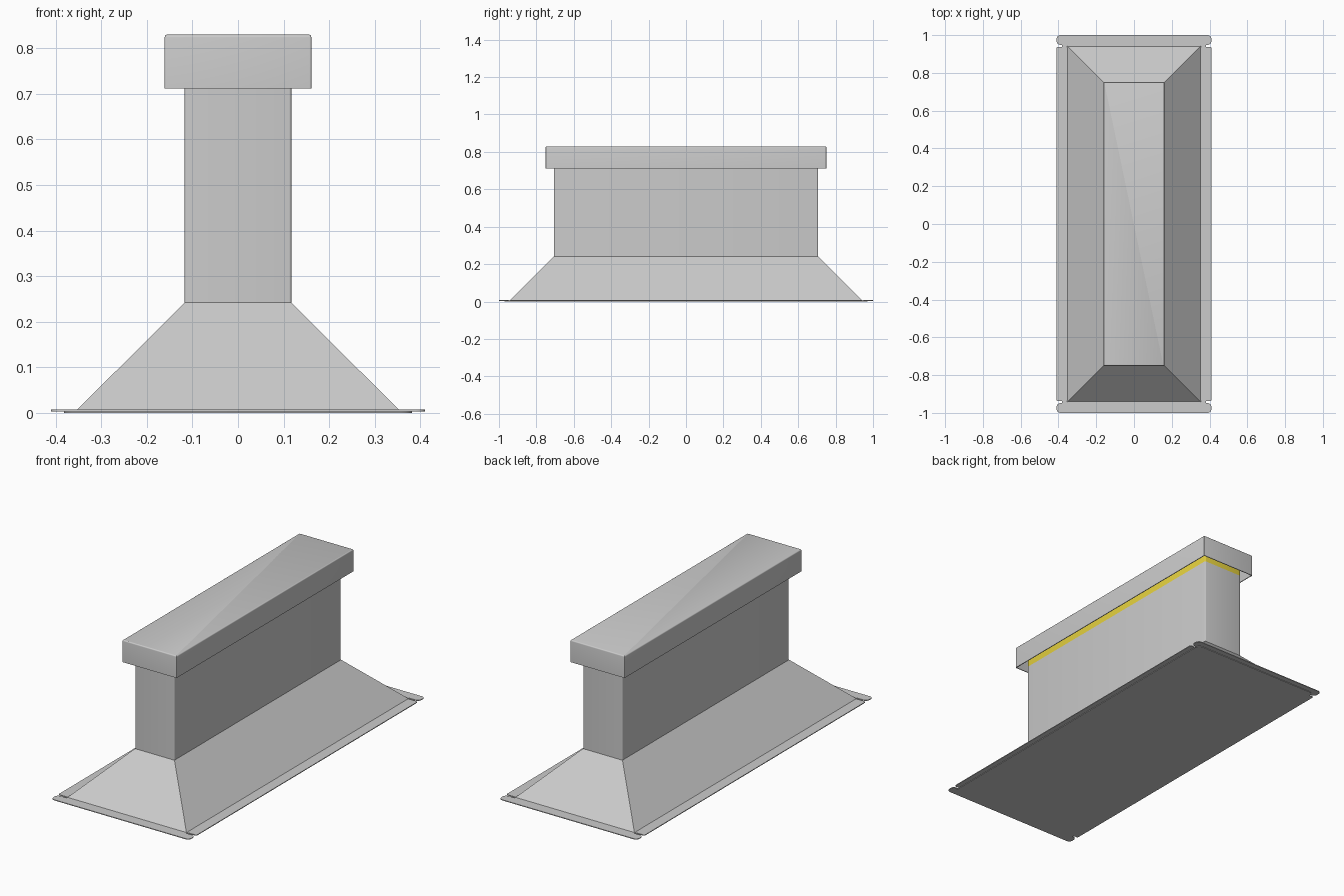
import bpy, bmesh

if "Cube" in bpy.data.objects:
    bpy.data.objects.remove(bpy.data.objects["Cube"])

def finish(name, bm, color=None):
    bmesh.ops.recalc_face_normals(bm, faces=bm.faces)
    me = bpy.data.meshes.new(name)
    bm.to_mesh(me)
    bm.free()
    ob = bpy.data.objects.new(name, me)
    bpy.context.collection.objects.link(ob)
    if color:
        mat = bpy.data.materials.new(name)
        mat.diffuse_color = color
        mat.use_nodes = True
        mat.node_tree.nodes["Principled BSDF"].inputs["Base Color"].default_value = mat.diffuse_color
        me.materials.append(mat)
    return ob

def tiers(name, rings, color=None, cap=True, upright_bevel=0.0, top_bevel=0.0):
    """Stack of centred rectangles (half x, half y, z) skinned into a solid."""
    bm = bmesh.new()
    loops = [[bm.verts.new((sx * x, sy * y, z))
              for sx, sy in ((-1, -1), (1, -1), (1, 1), (-1, 1))] for x, y, z in rings]
    for a, b in zip(loops, loops[1:]):
        for i in range(4):
            j = (i + 1) % 4
            bm.faces.new((a[i], a[j], b[j], b[i]))
    if cap:
        bm.faces.new(loops[0])
        bm.faces.new(loops[-1])
    bm.normal_update()
    zmax = max(r[2] for r in rings)
    for width, pick in ((upright_bevel, lambda e: abs(e.verts[0].co.z - e.verts[1].co.z) > 0.001
                         and abs(e.verts[0].co.x - e.verts[1].co.x) < 1e-5),
                        (top_bevel, lambda e: all(v.co.z > zmax - 1e-5 for v in e.verts))):
        if width:
            bmesh.ops.bevel(bm, geom=[e for e in bm.edges if pick(e)], offset=width,
                            segments=4, profile=0.5, affect='EDGES')
    return finish(name, bm, color)

def plate(name, cx, cy, hx, hy, z0, z1, r):
    """Flat sheet with rounded corners."""
    ob = tiers(name, [(hx, hy, z0), (hx, hy, z1)], upright_bevel=r)
    ob.location = (cx, cy, 0)
    return ob

# Base sheet and skirt footing
plate("base_sheet", 0, 0, 0.382, 0.97, 0.0, 0.003, 0.025)
plate("footing_long", 0, 0, 0.352, 0.97, 0.003, 0.007, 0.002)
plate("footing_wide", 0, 0, 0.38, 0.935, 0.003, 0.007, 0.002)

# Flange strips, separated by narrow slots at the corners
for s, side in ((-1, "front"), (1, "back")):
    plate(side + "_flange", 0, s * 0.974, 0.41, 0.026, 0.003, 0.007, 0.02)
for s, side in ((-1, "left"), (1, "right")):
    plate(side + "_flange", s * 0.381, 0, 0.029, 0.938, 0.003, 0.007, 0.008)

# Sloped skirt
tiers("sloped_skirt", [(0.354, 0.942, 0.006), (0.117, 0.706, 0.242)])

# Upright wall with slightly rounded corners
tiers("upright_wall", [(0.117, 0.706, 0.24), (0.117, 0.706, 0.714)], upright_bevel=0.005)

# Yellow seal between the wall and the cap
tiers("seal", [(0.117, 0.706, 0.714), (0.117, 0.706, 0.822)],
      color=(0.8, 0.65, 0.05, 1), upright_bevel=0.005)

# Hollow cap: outer skin, lower lip, inner skin
tiers("cap", [(0.157, 0.747, 0.822), (0.157, 0.747, 0.712),
              (0.161, 0.751, 0.712), (0.161, 0.751, 0.83)],
      upright_bevel=0.004, top_bevel=0.006)

# Smooth only the small rounded edges
bpy.ops.object.select_all(action='SELECT')
bpy.context.view_layer.objects.active = bpy.data.objects["cap"]
bpy.ops.object.shade_smooth_by_angle(angle=0.5)
